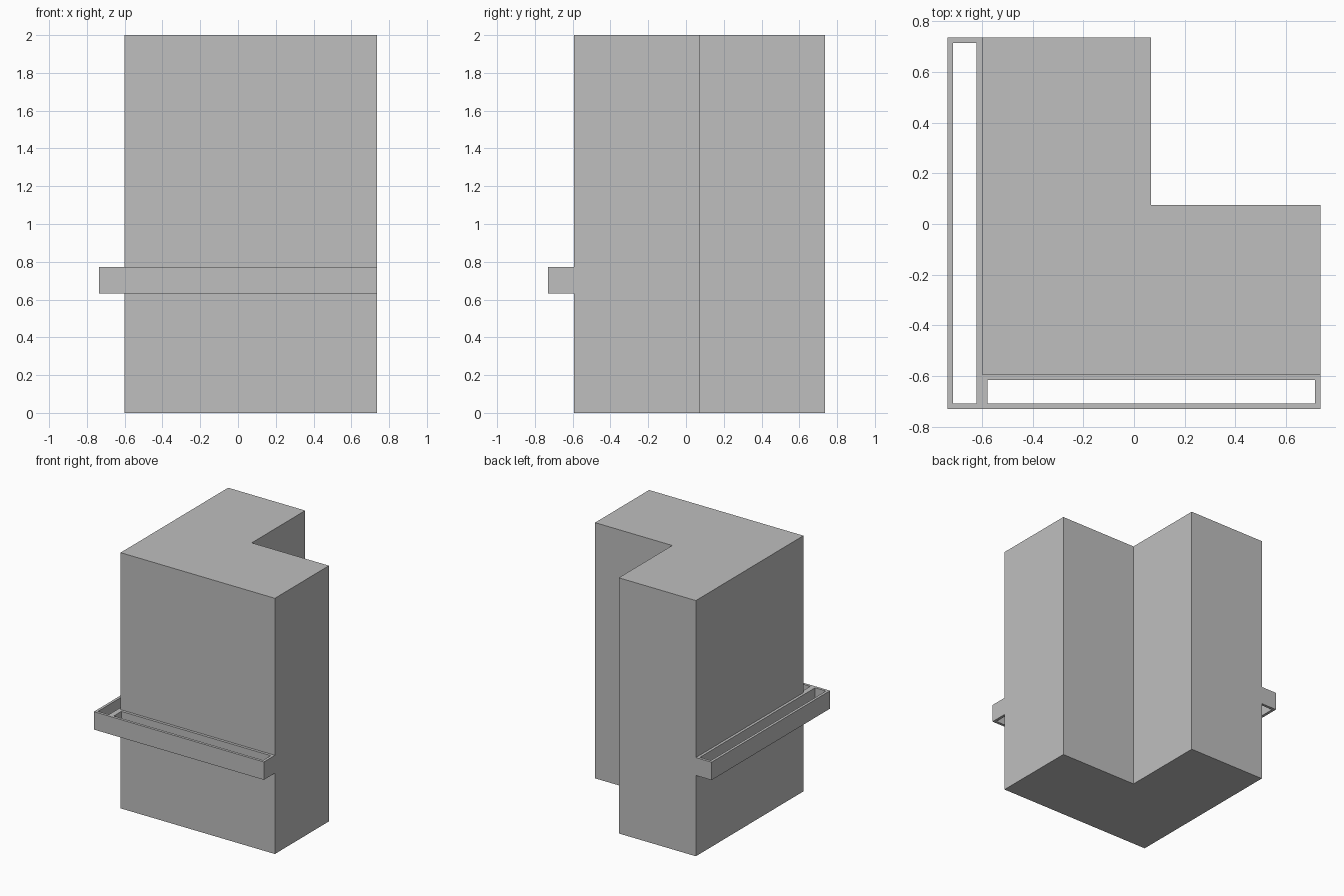
import bpy, bmesh

cube = bpy.data.objects.get("Cube")
if cube:
    bpy.data.objects.remove(cube, do_unlink=True)

grey = bpy.data.materials.new("light_grey")
grey.use_nodes = True
colour = (0.52, 0.52, 0.52, 1)
grey.diffuse_color = colour
grey.node_tree.nodes["Principled BSDF"].inputs["Base Color"].default_value = colour

LEFT, RIGHT, FRONT, BACK = -0.60, 0.735, -0.594, 0.735
REACH = 0.136          # how far the ledge stands out
WALL = 0.021           # ledge wall thickness
LOW, HIGH = 0.632, 0.772


def finish(name, bm):
    bmesh.ops.recalc_face_normals(bm, faces=bm.faces)
    mesh = bpy.data.meshes.new(name)
    bm.to_mesh(mesh)
    bm.free()
    mesh.materials.append(grey)
    obj = bpy.data.objects.new(name, mesh)
    bpy.context.collection.objects.link(obj)
    return obj


def extrude_up(bm, faces, height):
    geom = bmesh.ops.extrude_face_region(bm, geom=faces, use_keep_orig=True)["geom"]
    verts = [v for v in geom if isinstance(v, bmesh.types.BMVert)]
    bmesh.ops.translate(bm, verts=verts, vec=(0, 0, height))


def prism(name, outline, low, high):
    bm = bmesh.new()
    face = bm.faces.new([bm.verts.new((x, y, low)) for x, y in outline])
    extrude_up(bm, [face], high - low)
    return finish(name, bm)


def open_frame(name, x0, x1, y0, y1):
    """Rectangular ring, open above and below."""
    bm = bmesh.new()

    def loop(d):
        return [bm.verts.new((x, y, LOW)) for x, y in
                ((x0 + d, y0 + d), (x1 - d, y0 + d), (x1 - d, y1 - d), (x0 + d, y1 - d))]

    outer, inner = loop(0), loop(WALL)
    faces = [bm.faces.new((outer[i], outer[i - 3], inner[i - 3], inner[i])) for i in range(4)]
    extrude_up(bm, faces, HIGH - LOW)
    return finish(name, bm)


# L-shaped tower with a notch in the back corner
NOTCH_X, NOTCH_Y = 0.067, 0.074
prism("tower", [(LEFT, FRONT), (RIGHT, FRONT), (RIGHT, NOTCH_Y),
                (NOTCH_X, NOTCH_Y), (NOTCH_X, BACK), (LEFT, BACK)], 0, 2)

# Two hollow ledges along the front and the side
open_frame("front_ledge", LEFT, RIGHT, FRONT - REACH, FRONT)
open_frame("side_ledge", LEFT - REACH, LEFT, FRONT - REACH, BACK)
